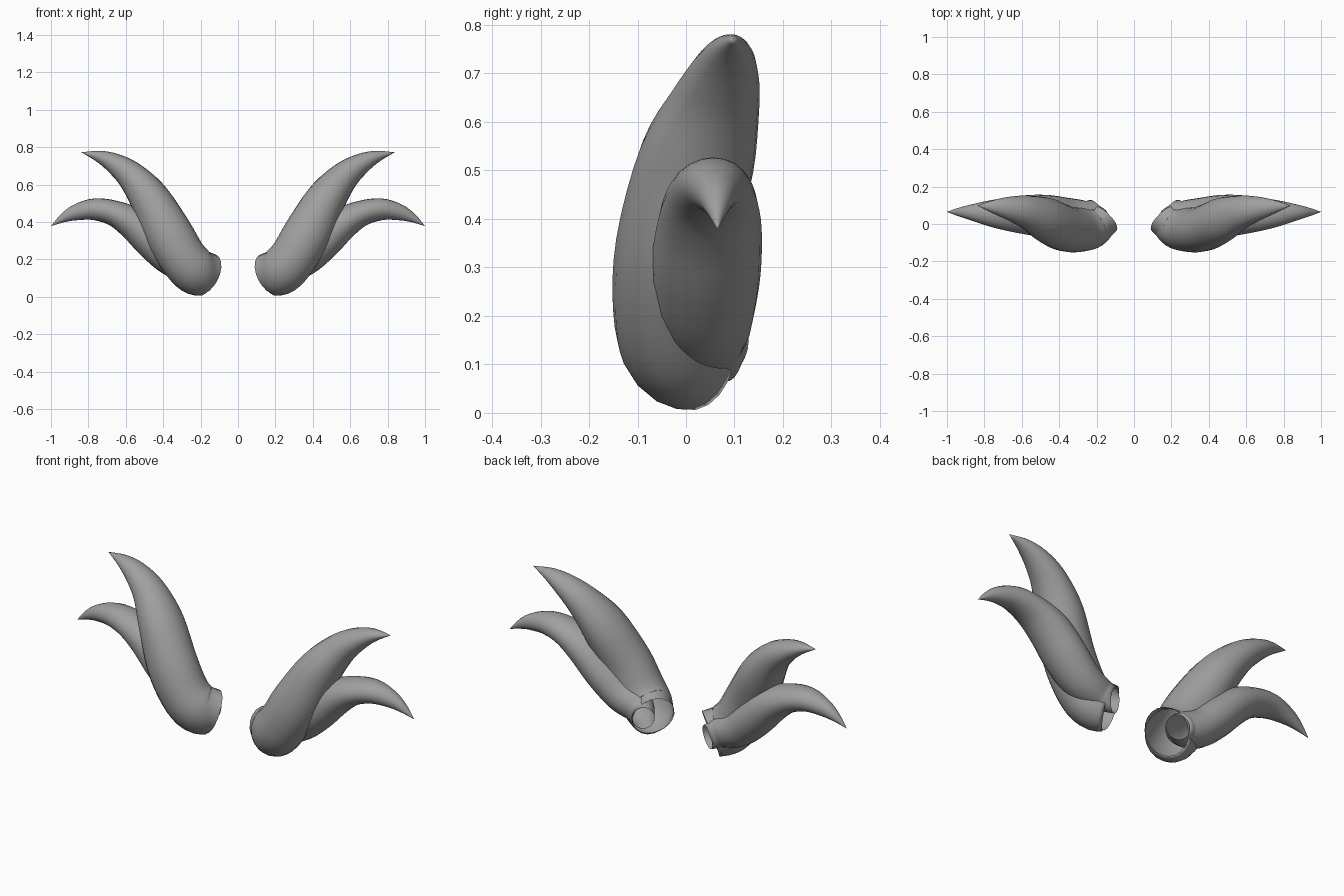
import bpy, bmesh, math
from mathutils import Vector

if "Cube" in bpy.data.objects:
    bpy.data.objects.remove(bpy.data.objects["Cube"])

grey = bpy.data.materials.new("horn_grey")
grey.use_nodes = True
GREY = (0.35, 0.35, 0.35, 1)
grey.diffuse_color = GREY
grey.node_tree.nodes["Principled BSDF"].inputs["Base Color"].default_value = GREY

SIDES, STEPS = 20, 4


def spline(rows):
    """Catmull-Rom through the stations (x, y, z, depth radius, height radius)."""
    rows = [Vector(r) for r in rows]
    ext = [2 * rows[0] - rows[1]] + rows + [2 * rows[-1] - rows[-2]]
    out = []
    for a, b, c, d in zip(ext, ext[1:], ext[2:], ext[3:]):
        for i in range(STEPS):
            t = i / STEPS
            out.append(0.5 * (2 * b + (c - a) * t + (2 * a - 5 * b + 4 * c - d) * t**2
                              + (3 * b - a - 3 * c + d) * t**3))
    return out + [rows[-1]]


def horn(name, rows, start):
    """Open-based tapering tube, mirrored to the other side."""
    pts = spline(rows)
    bm = bmesh.new()
    rings = []
    for i, p in enumerate(pts[:-1]):
        c = Vector(p[:3])
        if i == 0:
            t = Vector(start).normalized()
        else:
            t = (Vector(pts[i + 1][:3]) - Vector(pts[i - 1][:3])).normalized()
        w = Vector((0, 1, 0))
        w = (w - t * w.dot(t)).normalized()
        v = w.cross(t)
        ring = []
        for k in range(SIDES):
            a = math.tau * k / SIDES
            ring.append(bm.verts.new(c + w * p[3] * math.cos(a) + v * p[4] * math.sin(a)))
        rings.append(ring)
    for r, s in zip(rings, rings[1:]):
        for k in range(SIDES):
            n = (k + 1) % SIDES
            bm.faces.new((r[k], r[n], s[n], s[k]))
    # Pointed tip
    tip = bm.verts.new(pts[-1][:3])
    for k in range(SIDES):
        bm.faces.new((rings[-1][k], rings[-1][(k + 1) % SIDES], tip))
    bmesh.ops.recalc_face_normals(bm, faces=bm.faces)
    if sum(f.normal.dot(f.calc_center_median() - Vector(rows[3][:3])) for f in bm.faces) < 0:
        bmesh.ops.reverse_faces(bm, faces=bm.faces)
    for f in bm.faces:
        f.smooth = True
    me = bpy.data.meshes.new(name)
    bm.to_mesh(me)
    bm.free()
    me.materials.append(grey)
    ob = bpy.data.objects.new(name, me)
    bpy.context.collection.objects.link(ob)
    ob.modifiers.new("mirror", "MIRROR").use_mirror_merge = False


# Large upper horns
horn("upper_horns", [
    (.17, .032, .12, .10, .118),
    (.23, -.012, .14, .118, .128),
    (.295, -.03, .21, .12, .127),
    (.375, -.023, .345, .122, .128),
    (.47, .022, .52, .12, .108),
    (.56, .06, .635, .093, .082),
    (.645, .08, .703, .07, .06),
    (.735, .091, .748, .042, .034),
    (.838, .098, .773, 0, 0)], (.62, -.65, .32))

# Smaller lower horns, rooted just behind the upper ones
horn("lower_horns", [
    (.19, .09, .125, .055, .062),
    (.25, .05, .155, .08, .08),
    (.35, .038, .20, .102, .092),
    (.45, .041, .29, .113, .097),
    (.55, .048, .385, .108, .09),
    (.66, .052, .446, .092, .069),
    (.77, .057, .468, .07, .058),
    (.87, .062, .45, .043, .042),
    (.94, .064, .418, .022, .022),
    (1.0, .065, .378, 0, 0)], (.5, -.8, .15))
